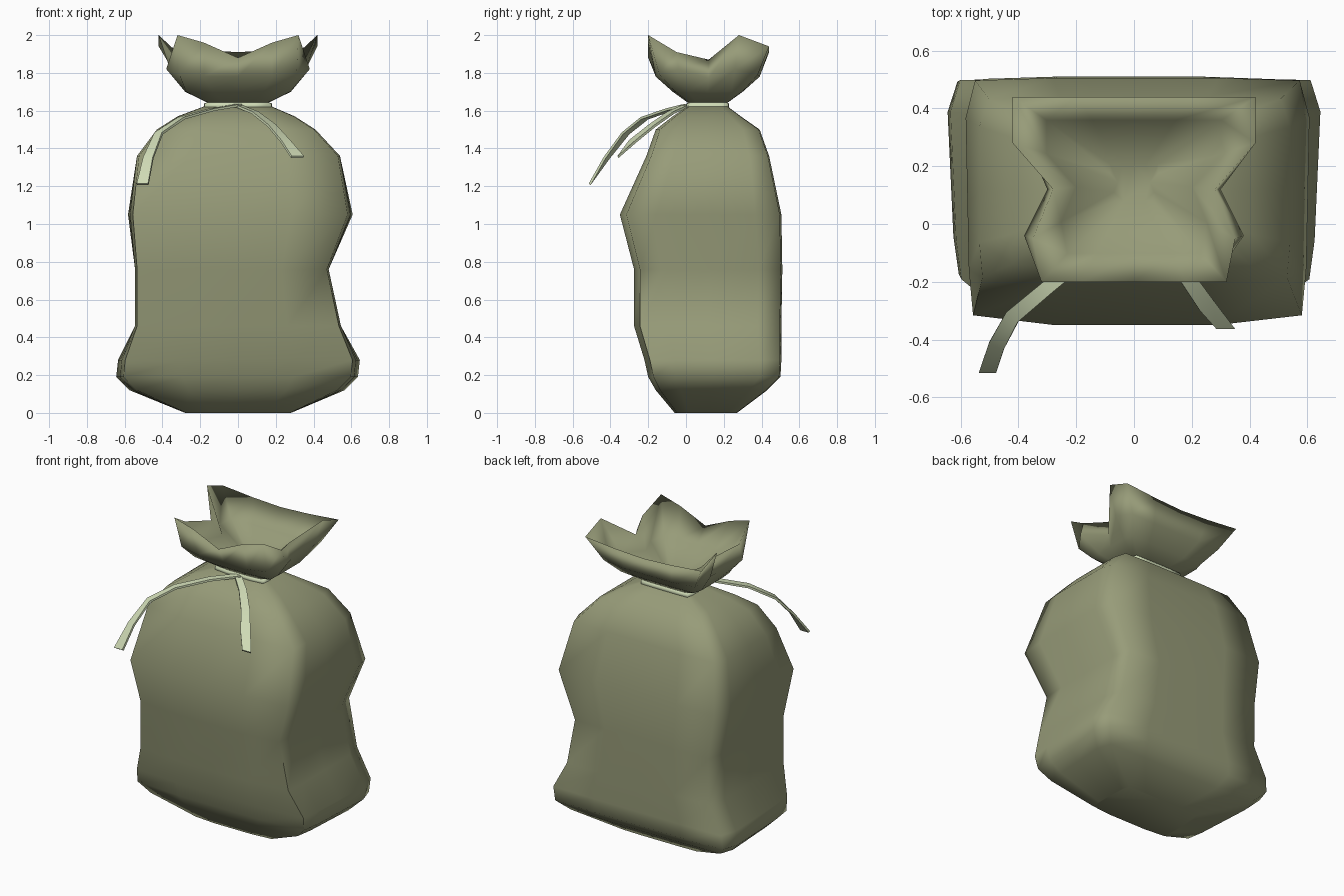
import bpy, bmesh, math
from mathutils import Vector

if "Cube" in bpy.data.objects:
    bpy.data.objects.remove(bpy.data.objects["Cube"])


def material(name, rgb):
    m = bpy.data.materials.new(name)
    m.diffuse_color = (*rgb, 1)
    m.use_nodes = True
    m.node_tree.nodes["Principled BSDF"].inputs["Base Color"].default_value = m.diffuse_color
    return m


CLOTH = material("olive_cloth", (0.31, 0.33, 0.19))
CORD = material("pale_cord", (0.62, 0.70, 0.46))

# Half of a boxy rounded cross-section, from front middle to back middle
HALF = [(0, -1), (.48, -1), (.98, -.92), (1, -.55), (1, 0), (1, .68), (.94, .98), (.48, 1), (0, 1)]


def full(half):
    """Mirror half a ring across x."""
    return list(half) + [(-p[0], *p[1:]) for p in half[-2:0:-1]]


def ring(z, xl, xr, yf, yb, front=1.0):
    """Cross-section fitted to left, right, front and back limits."""
    cy, hy = (yf + yb) / 2, (yb - yf) / 2
    out = []
    for u, v in full(HALF):
        s = 1 - (1 - front) * (1 - v) / 2
        out.append(((u * xr if u > 0 else -u * xl) * s, cy + v * hy, z))
    return out


def loft(name, rings, mat, cap_start=False, cap_end=False, angle=75):
    bm = bmesh.new()
    vs = [[bm.verts.new(p) for p in r] for r in rings]
    n = len(vs[0])
    for a, b in zip(vs, vs[1:]):
        for i in range(n):
            j = (i + 1) % n
            bm.faces.new((a[i], a[j], b[j], b[i]))
    if cap_start:
        bm.faces.new(vs[0][::-1])
    if cap_end:
        bm.faces.new(vs[-1])
    me = bpy.data.meshes.new(name)
    bm.to_mesh(me)
    bm.free()
    ob = bpy.data.objects.new(name, me)
    bpy.context.collection.objects.link(ob)
    me.materials.append(mat)
    bpy.ops.object.select_all(action='DESELECT')
    bpy.context.view_layer.objects.active = ob
    ob.select_set(True)
    bpy.ops.object.shade_smooth_by_angle(angle=math.radians(angle))
    return ob


# Filled sack, from base to tied neck
body = [
    ring(0.00, -.28, .28, -.06, .27),
    ring(0.12, -.58, .57, -.16, .43, .94),
    ring(0.19, -.65, .64, -.20, .50, .95),
    ring(0.28, -.64, .65, -.22, .505, .95),
    ring(0.46, -.545, .545, -.275, .505),
    ring(0.76, -.545, .48, -.275, .51),
    ring(1.05, -.585, .61, -.35, .505, .97),
    ring(1.36, -.535, .54, -.21, .44),
    ring(1.50, -.43, .41, -.16, .39),
    ring(1.57, -.32, .30, -.07, .29),
    ring(1.63, -.16, .16, .02, .21),
]
loft("sack_body", body, CLOTH, cap_start=True, cap_end=True)

# Open gathered mouth with four raised corners, rolling over into a folded hollow
bulge = [(0, -.15, 1.78), (.18, -.16, 1.78), (.31, -.14, 1.79), (.38, -.04, 1.82), (.30, .12, 1.77),
         (.36, .26, 1.82), (.33, .38, 1.79), (.17, .39, 1.78), (0, .39, 1.78)]
rim = [(0, -.20, 1.88), (.18, -.20, 1.96), (.32, -.20, 2.0), (.35, -.05, 1.91), (.28, .12, 1.87),
       (.42, .28, 2.0), (.42, .44, 1.94), (.20, .44, 1.92), (0, .44, 1.91)]


def hollow(k, z):
    """Rim drawn in towards the middle and lowered to z."""
    return [(x * k, .15 + (y - .15) * k, z) for x, y, _ in full(rim)]


loft("sack_mouth", [ring(1.642, -.16, .16, .01, .22), ring(1.70, -.28, .28, -.07, .30),
                    full(bulge), full(rim), hollow(.72, 1.79), hollow(.2, 1.70)],
     CLOTH, cap_start=True, cap_end=True, angle=180)

# Cord wrapped round the neck
loft("neck_cord", [ring(z, -x, x, .115 - y, .115 + y) for x, y, z in
                   ((.15, .09, 1.605), (.18, .112, 1.612), (.18, .112, 1.638), (.15, .09, 1.648))], CORD)


# Loose cord ends: flat strips following a drooping path, ends square to the front
def strip(name, path, w0, w1, thick=.013):
    pts = [Vector(p) for p in path]
    last = len(pts) - 1
    rings = []
    for i, p in enumerate(pts):
        t = (pts[min(i + 1, last)] - pts[max(i - 1, 0)]).normalized()
        side = Vector((-t.y, t.x, 0)).normalized()
        up = t.cross(side).normalized() * thick / 2
        if i == last:
            side = Vector((1, 0, 0))
        side *= (w0 + (w1 - w0) * i / last) / 2
        rings.append([p + side + up, p - side + up, p - side - up, p + side - up])
    loft(name, rings, CORD, True, True, 40)


strip("cord_end_left", [(.01, .01, 1.63), (-.14, -.09, 1.605), (-.30, -.22, 1.56),
                        (-.42, -.32, 1.48), (-.475, -.42, 1.35), (-.505, -.51, 1.21)], .04, .06)
strip("cord_end_right", [(-.01, .01, 1.63), (.09, -.08, 1.59), (.18, -.18, 1.52),
                         (.25, -.28, 1.44), (.315, -.36, 1.355)], .04, .065)
